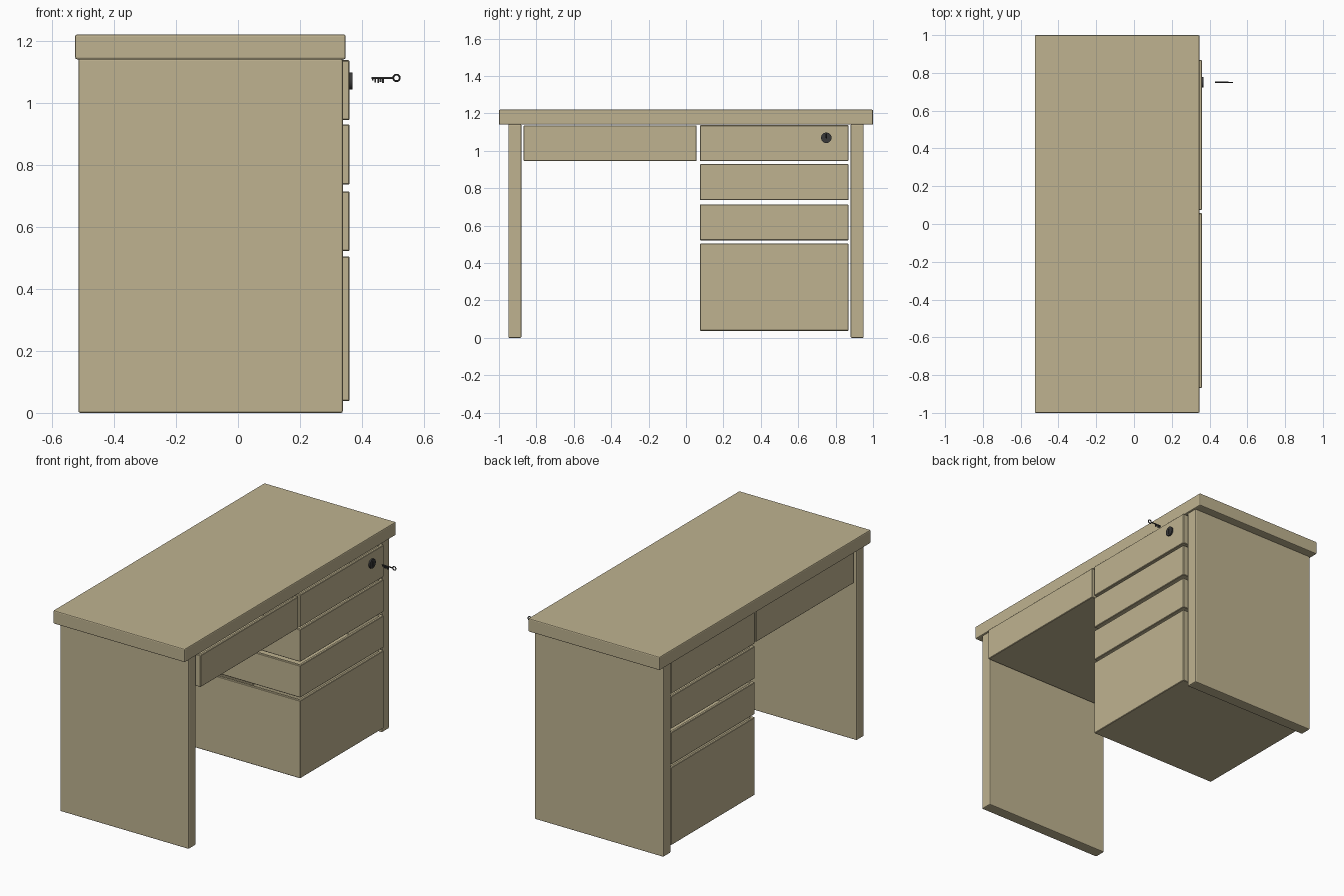
import bpy, bmesh, math
from mathutils import Matrix, Vector

if "Cube" in bpy.data.objects:
    bpy.data.objects.remove(bpy.data.objects["Cube"])


def material(name, color):
    m = bpy.data.materials.new(name)
    m.diffuse_color = color
    m.use_nodes = True
    m.node_tree.nodes["Principled BSDF"].inputs["Base Color"].default_value = m.diffuse_color
    return m


WOOD = material("wood", (0.52, 0.45, 0.28, 1))
METAL = material("dark_metal", (0.04, 0.04, 0.04, 1))


def finish(name, bm, mat, bevel=0.0, segments=2):
    bmesh.ops.recalc_face_normals(bm, faces=bm.faces)
    me = bpy.data.meshes.new(name)
    bm.to_mesh(me)
    bm.free()
    ob = bpy.data.objects.new(name, me)
    bpy.context.collection.objects.link(ob)
    me.materials.append(mat)
    if bevel:
        b = ob.modifiers.new("bevel", 'BEVEL')
        b.width, b.segments = bevel, segments
    return ob


def box_bm(x, y, z):
    bm = bmesh.new()
    bmesh.ops.create_cube(bm, size=1)
    for v in bm.verts:
        v.co = [(a + b) / 2 + c * (b - a) for (a, b), c in zip((x, y, z), v.co)]
    return bm


def box(name, x, y, z, mat=WOOD, bevel=0.0):
    return finish(name, box_bm(x, y, z), mat, bevel)


def drawer(name, x, y, z, wall=0.025):
    # open-topped box: inset the top and push it down
    bm = box_bm(x, y, z)
    bm.normal_update()
    top = max(bm.faces, key=lambda f: f.calc_center_median().z)
    bmesh.ops.inset_individual(bm, faces=[top], thickness=wall)
    inner = bmesh.ops.extrude_discrete_faces(bm, faces=[top])["faces"][0]
    bmesh.ops.translate(bm, verts=inner.verts, vec=(0, 0, z[0] + wall - z[1]))
    return finish(name, bm, WOOD, 0.003, 1)


# Top board and the two end panels
box("desk_top", (-0.525, 0.347), (-1, 1), (1.14, 1.22), bevel=0.006)
for side, name in ((-1, "left_panel"), (1, "right_panel")):
    ys = sorted((side * 0.88, side * 0.95))
    box(name, (-0.515, 0.338), ys, (0, 1.142), bevel=0.006)

# Drawers
drawer("wide_drawer", (-0.505, 0.36), (-0.868, 0.057), (0.945, 1.136))
STACK = ((0.945, 1.137), (0.736, 0.93), (0.522, 0.714), (0.038, 0.504))
for i, z in enumerate(STACK):
    drawer(f"stack_drawer_{i + 1}", (-0.51, 0.36), (0.075, 0.868), z)

# Lock disc with a key slot
LY, LZ = 0.75, 1.07
bm = bmesh.new()
bmesh.ops.create_cone(bm, cap_ends=True, segments=32, radius1=0.028, radius2=0.028,
                      depth=0.02, matrix=Matrix.Translation((0.359, LY, LZ))
                      @ Matrix.Rotation(math.pi / 2, 4, 'Y'))
lock = finish("lock", bm, METAL)
slot = box("lock_slot_cutter", (0.362, 0.38), (LY - 0.003, LY + 0.003), (LZ - 0.018, LZ + 0.014), METAL)
slot.hide_render = True
slot.hide_set(True)
cut = lock.modifiers.new("slot", 'BOOLEAN')
cut.operation, cut.object = 'DIFFERENCE', slot

# Key: ring, shaft and teeth
KY, KZ = 0.75, 1.08
bpy.ops.mesh.primitive_torus_add(major_radius=0.0105, minor_radius=0.003, major_segments=24,
                                 minor_segments=8, location=(0.511, KY, KZ),
                                 rotation=(math.pi / 2, 0, 0))
ring = bpy.context.object
ring.name = "key_ring"
ring.data.materials.append(METAL)
bm = bmesh.new()
bmesh.ops.create_cone(bm, cap_ends=True, segments=12, radius1=0.0035, radius2=0.0035,
                      depth=0.071, matrix=Matrix.Translation((0.4655, KY, KZ))
                      @ Matrix.Rotation(math.pi / 2, 4, 'Y'))
shaft = finish("key_shaft", bm, METAL)
for i, (x, length) in enumerate(((0.432, 0.009), (0.440, 0.015), (0.449, 0.017),
                                 (0.457, 0.013), (0.465, 0.017))):
    box(f"key_tooth_{i + 1}", (x, x + 0.005), (KY - 0.002, KY + 0.002), (KZ - length, KZ), METAL)

for ob in (lock, ring, shaft):
    bpy.ops.object.select_all(action='DESELECT')
    ob.select_set(True)
    bpy.context.view_layer.objects.active = ob
    bpy.ops.object.shade_smooth_by_angle(angle=math.radians(40))
